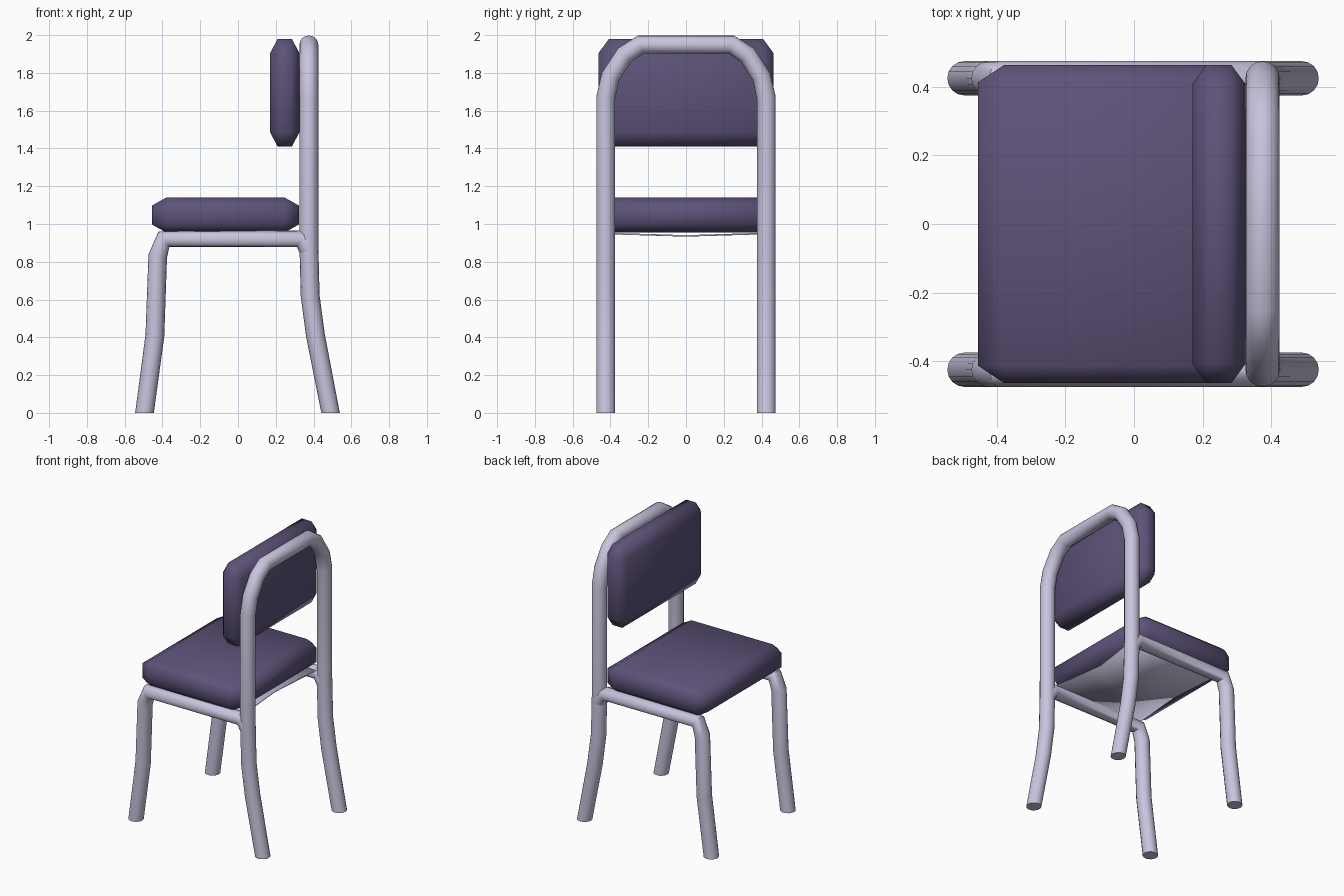
import bpy, bmesh, math
from mathutils import Vector
from itertools import product

if "Cube" in bpy.data.objects:
    bpy.data.objects.remove(bpy.data.objects["Cube"])


def material(name, rgb):
    m = bpy.data.materials.new(name)
    m.diffuse_color = (*rgb, 1)
    m.use_nodes = True
    m.node_tree.nodes["Principled BSDF"].inputs["Base Color"].default_value = m.diffuse_color
    return m


frame_mat = material("frame_paint", (0.58, 0.55, 0.73))
pad_mat = material("pad_purple", (0.11, 0.085, 0.19))


def finish(bm, name, mat, angle):
    bmesh.ops.recalc_face_normals(bm, faces=bm.faces)
    me = bpy.data.meshes.new(name)
    bm.to_mesh(me)
    bm.free()
    me.materials.append(mat)
    ob = bpy.data.objects.new(name, me)
    bpy.context.collection.objects.link(ob)
    bpy.ops.object.select_all(action='DESELECT')
    ob.select_set(True)
    bpy.context.view_layer.objects.active = ob
    bpy.ops.object.shade_smooth_by_angle(angle=math.radians(angle))
    return ob


def tube(name, points, radius=0.05, sides=16, hint=Vector((0, 1, 0))):
    """Sweep a circle along a path, one ring on each joint's bisector."""
    pts = [Vector(p) for p in points]
    bm = bmesh.new()
    rings = []
    u = hint
    for i, p in enumerate(pts):
        t = Vector()
        if i > 0:
            t += (p - pts[i - 1]).normalized()
        if i < len(pts) - 1:
            t += (pts[i + 1] - p).normalized()
        t.normalize()
        u = (u - t * u.dot(t)).normalized()
        v = t.cross(u)
        rings.append([bm.verts.new(p + radius * (u * math.cos(a) + v * math.sin(a)))
                      for a in (2 * math.pi * k / sides for k in range(sides))])
    for r0, r1 in zip(rings, rings[1:]):
        for k in range(sides):
            n = (k + 1) % sides
            bm.faces.new((r0[k], r0[n], r1[n], r1[k]))
    bm.faces.new(rings[0])
    bm.faces.new(rings[-1])
    # cut the feet level with the floor
    for r in (rings[0], rings[-1]):
        if min(v.co.z for v in r) < 0.1:
            for v in r:
                v.co.z = 0
    return finish(bm, name, frame_mat, 50)


def pad(name, lo, hi, chamfer):
    """Cushion: a box with a separate chamfer width along each axis."""
    c = (Vector(lo) + Vector(hi)) / 2
    h = (Vector(hi) - Vector(lo)) / 2
    bm = bmesh.new()
    for s in product((-1, 1), repeat=3):
        for full in range(3):
            bm.verts.new([c[k] + s[k] * (h[k] - (0 if k == full else chamfer[k]))
                          for k in range(3)])
    bmesh.ops.convex_hull(bm, input=bm.verts)
    bmesh.ops.dissolve_limit(bm, angle_limit=0.01, verts=bm.verts, edges=bm.edges)
    return finish(bm, name, pad_mat, 60)


# Back legs and backrest hoop in one bent tube
half = [(0.49, 0.425, 0), (0.41, 0.425, 0.41), (0.382, 0.425, 0.62),
        (0.375, 0.425, 0.9), (0.375, 0.425, 1.67), (0.375, 0.40, 1.78),
        (0.375, 0.325, 1.895), (0.375, 0.24, 1.95)]
tube("back_frame", half + [(x, -y, z) for x, y, z in reversed(half)],
     hint=Vector((1, 0, 0)))

# Front legs running into the side rails
for side, y in (("left", -0.425), ("right", 0.425)):
    tube("front_leg_" + side,
         [(-0.495, y, 0), (-0.44, y, 0.41), (-0.425, y, 0.83),
          (-0.392, y, 0.92), (0.335, y, 0.922), (0.375, y, 0.86)])

# Thin sagging support sheet between the rails
bm = bmesh.new()
rows = [[bm.verts.new(p) for p in ((x0, y, z), (x1, y, z))]
        for x0, x1, y, z in ((-0.39, 0.335, -0.43, 0.95),
                             (-0.34, 0.285, 0, 0.937),
                             (-0.39, 0.335, 0.43, 0.95))]
for a, b in zip(rows, rows[1:]):
    bm.faces.new((a[0], a[1], b[1], b[0]))
sheet = finish(bm, "seat_support", frame_mat, 30)
mod = sheet.modifiers.new("thickness", 'SOLIDIFY')
mod.thickness = 0.008
mod.offset = 0

# Cushions
pad("seat", (-0.455, -0.463, 0.955), (0.322, 0.463, 1.14), (0.075, 0.05, 0.042))
pad("backrest", (0.17, -0.463, 1.41), (0.325, 0.463, 1.98), (0.04, 0.055, 0.075))
